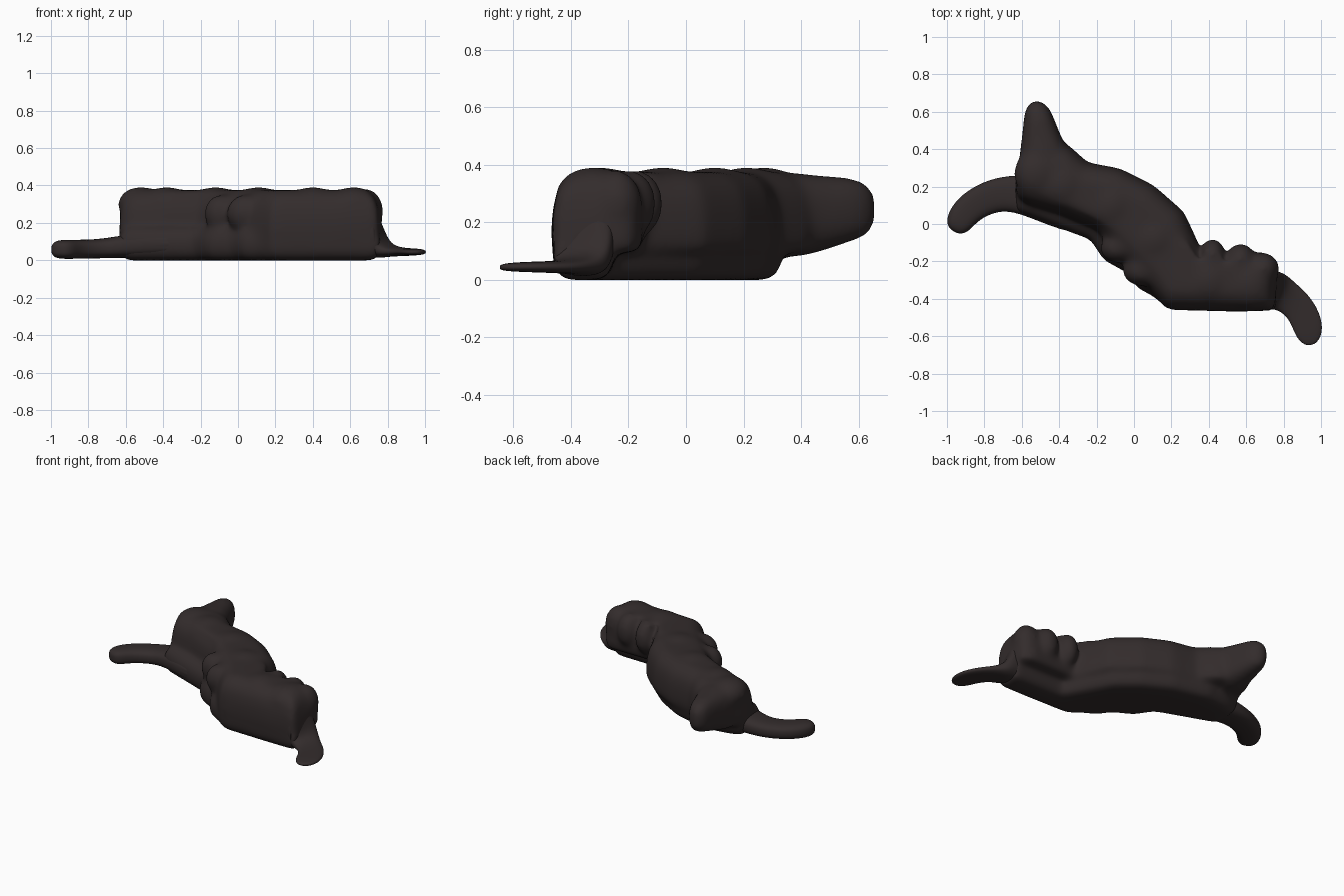
import bpy, bmesh, math
from mathutils import Vector

if "Cube" in bpy.data.objects:
    bpy.data.objects.remove(bpy.data.objects["Cube"])

fur = bpy.data.materials.new("dark brown fur")
fur.diffuse_color = (0.033, 0.025, 0.025, 1)
fur.use_nodes = True
fur.node_tree.nodes["Principled BSDF"].inputs["Base Color"].default_value = fur.diffuse_color


def finish(name, bm):
    bmesh.ops.recalc_face_normals(bm, faces=bm.faces)
    me = bpy.data.meshes.new(name)
    bm.to_mesh(me)
    bm.free()
    me.materials.append(fur)
    me.polygons.foreach_set("use_smooth", [True] * len(me.polygons))
    ob = bpy.data.objects.new(name, me)
    bpy.context.collection.objects.link(ob)
    return ob


def shrink(outline, d):
    """Move every corner of a counter-clockwise outline inwards by d."""
    out = []
    for i, p in enumerate(outline):
        a, b = Vector(outline[i - 1]), Vector(outline[(i + 1) % len(outline)])
        t = (b - a).normalized()
        out.append((p[0] - t.y * d, p[1] + t.x * d))
    return out


def slab(bm, outline, layers):
    """Stack of (height, inset) copies of a plan outline."""
    rings = [[bm.verts.new((x, y, z)) for x, y in shrink(outline, d)] for z, d in layers]
    n = len(outline)
    for r, q in zip(rings, rings[1:]):
        for k in range(n):
            bm.faces.new((r[k], r[(k + 1) % n], q[(k + 1) % n], q[k]))
    bm.faces.new(rings[0][::-1])
    bm.faces.new(rings[-1])


def loft(bm, stations, n=20, power=0.75):
    """Limb through stations (x, y, half width, z bottom, z top)."""
    rings = []
    for i, (x, y, w, z0, z1) in enumerate(stations):
        a, b = stations[max(i - 1, 0)], stations[min(i + 1, len(stations) - 1)]
        side = Vector((-(b[1] - a[1]), b[0] - a[0], 0)).normalized()
        ring = []
        for k in range(n):
            t = 2 * math.pi * k / n
            c, s = math.cos(t), math.sin(t)
            c = math.copysign(abs(c) ** power, c)
            s = math.copysign(abs(s) ** power, s)
            p = Vector((x, y, (z0 + z1) / 2 + s * (z1 - z0) / 2)) + side * (w * c)
            ring.append(bm.verts.new(p))
        rings.append(ring)
    for r, q in zip(rings, rings[1:]):
        for k in range(n):
            bm.faces.new((r[k], r[(k + 1) % n], q[(k + 1) % n], q[k]))
    bm.faces.new(rings[0])
    bm.faces.new(rings[-1])


def blob(bm, centre, size):
    r = bmesh.ops.create_uvsphere(bm, u_segments=20, v_segments=12, radius=1)
    bmesh.ops.scale(bm, verts=r["verts"], vec=size)
    bmesh.ops.translate(bm, verts=r["verts"], vec=centre)


# body lying on its side: lower half, upper half, head and thigh fused together
bm = bmesh.new()
slab(bm, [(-.63, .07), (-.42, -.01), (-.23, -.08), (-.16, -.19), (-.03, -.26), (.02, -.34),
          (.1, -.38), (.19, -.45), (.55, -.458), (.755, -.455), (.755, -.26), (.38, -.25),
          (.3, -.1), (.22, .05), (.08, .17), (-.1, .27), (-.35, .33), (-.52, .31), (-.63, .27)],
     [(.004, .03), (.05, 0), (.12, 0), (.17, .03)])
slab(bm, [(-.625, .16), (-.58, .12), (-.4, .065), (-.2, -.02), (-.1, -.14), (.02, -.26),
          (.1, -.36), (.18, -.45), (.55, -.46), (.745, -.455), (.76, -.3), (.76, -.2),
          (.7, -.16), (.58, -.16), (.36, -.16), (.32, -.07), (.26, .06), (.1, .2), (-.08, .29),
          (-.25, .32), (-.36, .42), (-.59, .42), (-.625, .26)],
     [(.1, 0), (.16, -.005), (.24, 0), (.3, .014), (.34, .04), (.37, .09)])
# raised thigh
loft(bm, [(-.485, .2, .13, .08, .37), (-.485, .4, .12, .085, .366), (-.5, .48, .096, .105, .358),
          (-.512, .57, .074, .135, .352), (-.522, .62, .058, .15, .337), (-.527, .655, .02, .19, .3)])
# snout bumps along the head
for x, y, rx in ((.42, -.165, .065), (.57, -.19, .075), (.69, -.24, .085)):
    blob(bm, (x, y, .265), (rx, .085, .115))
# folded front leg on the near side
blob(bm, (-.09, -.13, .25), (.09, .075, .1))
blob(bm, (.04, -.25, .25), (.1, .08, .1))
# bumps along the top
for x, y in ((-.12, .1), (.11, -.08), (.4, -.3), (-.38, .21), (.62, -.32), (-.52, .27)):
    blob(bm, (x, y, .3), (.12, .13, .09))
body = finish("body_and_head", bm)
rm = body.modifiers.new("fuse", 'REMESH')
rm.mode = 'VOXEL'
rm.voxel_size = 0.013
rm.use_smooth_shade = True
sm = body.modifiers.new("soften", 'SMOOTH')
sm.factor = 0.5
sm.iterations = 45
puff = body.modifiers.new("puff", 'DISPLACE')
puff.mid_level = 0
puff.strength = 0.005


def limb(name, stations):
    bm = bmesh.new()
    loft(bm, stations)
    ob = finish(name, bm)
    sub = ob.modifiers.new("round", 'SUBSURF')
    sub.levels = sub.render_levels = 2


# lower hind leg stretched out behind
limb("hind_leg", [(-.2, .03, .13, .015, .17), (-.5, .14, .12, .012, .15), (-.64, .165, .1, .012, .13),
                  (-.75, .155, .09, .01, .112), (-.855, .105, .085, .008, .11),
                  (-.915, .045, .08, .007, .11), (-.942, -.005, .068, .008, .108),
                  (-.955, -.033, .045, .02, .095), (-.96, -.042, .015, .04, .075)])
# front leg reaching out past the head
limb("front_leg", [(.64, -.355, .11, .012, .31), (.745, -.355, .11, .012, .3), (.765, -.36, .105, .013, .12),
                   (.81, -.385, .088, .02, .078), (.87, -.43, .083, .022, .067),
                   (.915, -.5, .083, .025, .064), (.935, -.57, .078, .027, .062),
                   (.94, -.622, .055, .03, .058), (.945, -.648, .02, .035, .052)])
